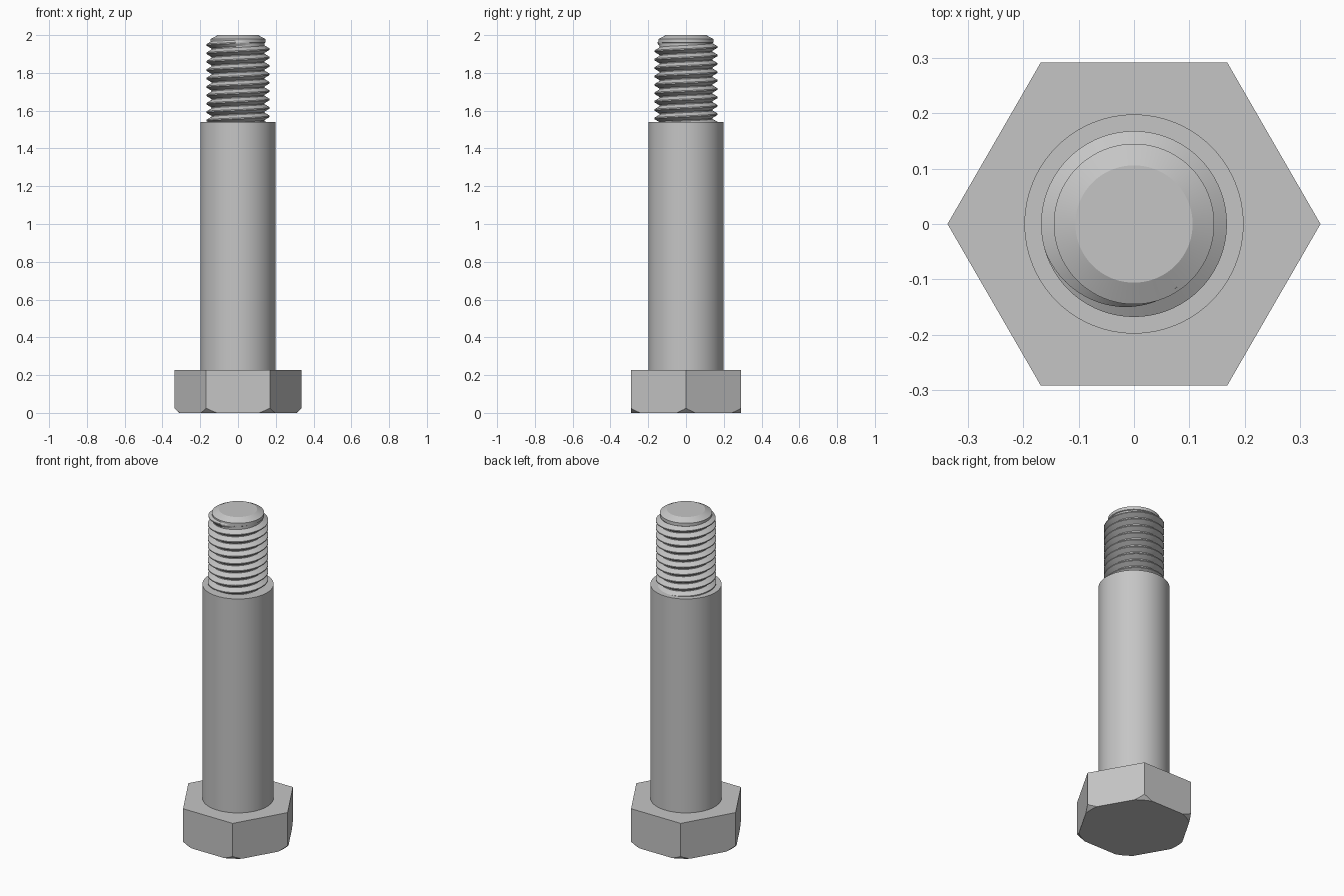
import bpy, bmesh
from math import cos, sin, pi, radians
from mathutils import Vector

if "Cube" in bpy.data.objects:
    bpy.data.objects.remove(bpy.data.objects["Cube"], do_unlink=True)

steel = bpy.data.materials.new("grey_steel")
steel.use_nodes = True
colour = (0.56, 0.56, 0.56, 1)
steel.diffuse_color = colour
steel.node_tree.nodes["Principled BSDF"].inputs["Base Color"].default_value = colour


def finish(name, bm):
    """Turn a bmesh into a smooth-shaded object with crisp edges."""
    bmesh.ops.recalc_face_normals(bm, faces=bm.faces)
    mesh = bpy.data.meshes.new(name)
    bm.to_mesh(mesh)
    bm.free()
    mesh.materials.append(steel)
    obj = bpy.data.objects.new(name, mesh)
    bpy.context.collection.objects.link(obj)
    bpy.ops.object.select_all(action='DESELECT')
    obj.select_set(True)
    bpy.context.view_layer.objects.active = obj
    bpy.ops.object.shade_smooth_by_angle(angle=radians(20))
    return obj


def bridge(bm, rings):
    """Skin a row of closed rings and cap both ends."""
    for a, b in zip(rings, rings[1:]):
        n = len(a)
        for i in range(n):
            j = (i + 1) % n
            bm.faces.new((a[i], a[j], b[j], b[i]))
    bm.faces.new(rings[0])
    bm.faces.new(rings[-1])


def lathe(profile, sides):
    bm = bmesh.new()
    rings = [[bm.verts.new((r * cos(2 * pi * i / sides), r * sin(2 * pi * i / sides), z))
              for i in range(sides)] for r, z in profile]
    bridge(bm, rings)
    return bm


# Hexagonal head, with its lower corners trimmed by a conical chamfer
HEAD_R, HEAD_H, CHAMFER_R = 0.337, 0.228, 0.312
head = lathe([(HEAD_R, 0), (HEAD_R, HEAD_H)], 6)
STEPS = 72
for i in range(STEPS):
    a = 2 * pi * i / STEPS
    out = Vector((cos(a), sin(a), 0))
    cut = bmesh.ops.bisect_plane(
        head, geom=head.verts[:] + head.edges[:] + head.faces[:], dist=1e-6,
        plane_co=out * CHAMFER_R, plane_no=out - Vector((0, 0, 1)), clear_outer=True)
    rim = [e for e in cut["geom_cut"] if isinstance(e, bmesh.types.BMEdge) and e.is_boundary]
    if len(rim) > 2:
        bmesh.ops.edgeloop_fill(head, edges=rim)
finish("hex_head", head)

# Plain shank
SHANK_TOP = 1.54
finish("shank", lathe([(0.198, HEAD_H - 0.02), (0.198, SHANK_TOP)], 96))

# Threaded core with chamfered tip
ROOT_R, CREST_R = 0.140, 0.168
finish("thread_core", lathe([(ROOT_R, SHANK_TOP - 0.02), (ROOT_R, 1.958), (0.145, 1.961),
                             (0.145, 1.98), (0.106, 2.0)], 96))

# Right-handed helical thread that fades out near the tip
PITCH, START_Z, PER_TURN = 0.0445, 1.5255, 72
FIRST, LAST, FADE = -0.5, 9.85, 0.3
thread = bmesh.new()
rings = []
count = int((LAST - FIRST) * PER_TURN)
for s in range(count + 1):
    t = FIRST + s / PER_TURN
    a, z = 2 * pi * t, START_Z + PITCH * t
    height = (CREST_R - ROOT_R) * min(1, max(0.02, (LAST - t) / FADE))
    section = [(ROOT_R - 0.002, -0.021), (ROOT_R + height, -0.003),
               (ROOT_R + height, 0.003), (ROOT_R - 0.002, 0.021)]
    rings.append([thread.verts.new((r * cos(a), r * sin(a), z + dz)) for r, dz in section])
bridge(thread, rings)
finish("thread", thread)
